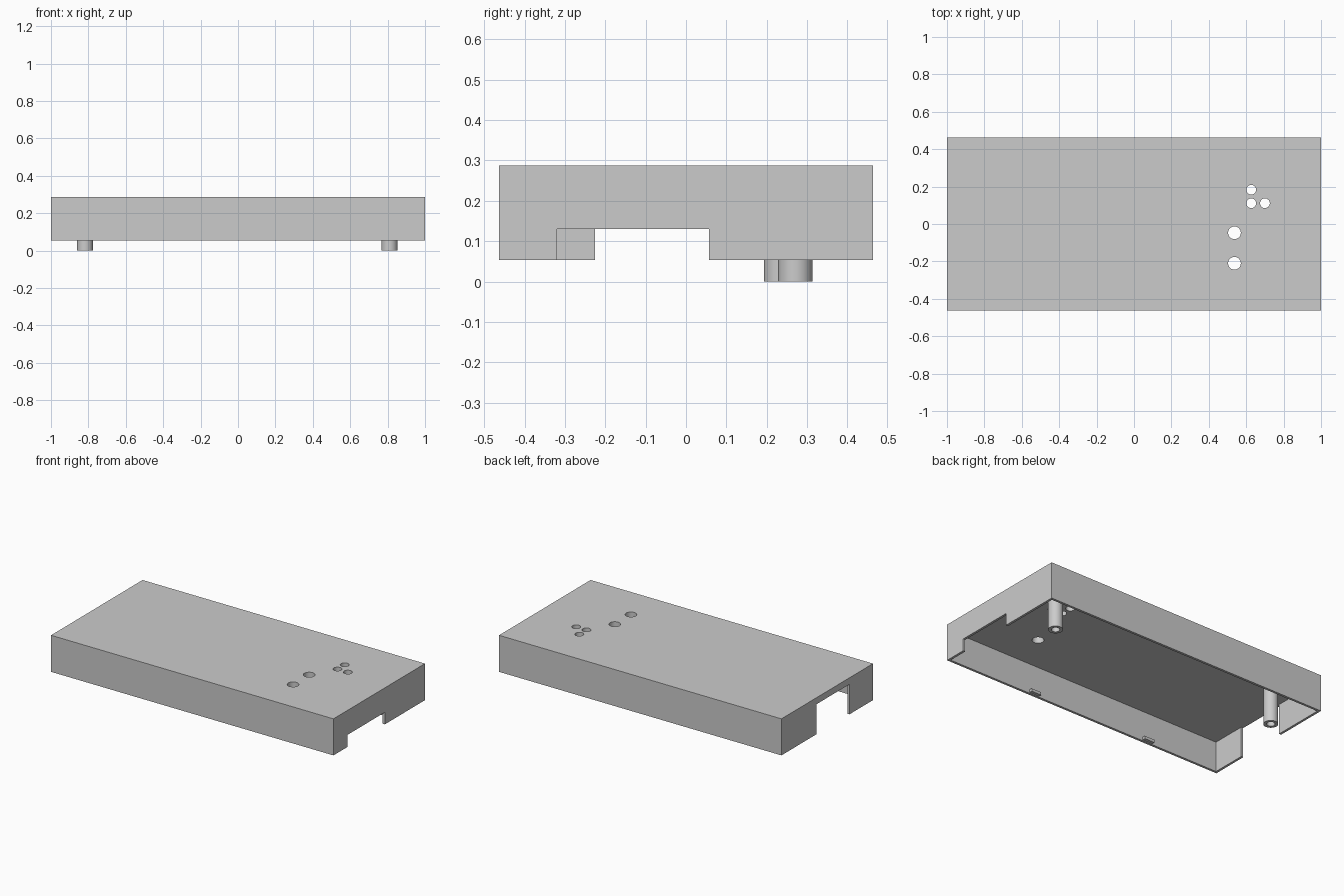
import bpy, bmesh, math

if "Cube" in bpy.data.objects:
    bpy.data.objects.remove(bpy.data.objects["Cube"])

W, D = 1.0, 0.463            # half width and half depth
Z0, Z1 = 0.053, 0.287        # rim and top of the cover
T, CEIL = 0.015, 0.245       # wall thickness, underside of the top plate

grey = bpy.data.materials.new("grey plastic")
grey.diffuse_color = (0.6, 0.6, 0.6, 1)
grey.use_nodes = True
grey.node_tree.nodes["Principled BSDF"].inputs["Base Color"].default_value = grey.diffuse_color


def box(name, x0, x1, y0, y1, z0, z1):
    bm = bmesh.new()
    bmesh.ops.create_cube(bm, size=1)
    for v in bm.verts:
        v.co.x = x1 if v.co.x > 0 else x0
        v.co.y = y1 if v.co.y > 0 else y0
        v.co.z = z1 if v.co.z > 0 else z0
    return finish(bm, name)


def cylinder(name, x, y, r, z0, z1, sides=48):
    bm = bmesh.new()
    bmesh.ops.create_cone(bm, cap_ends=True, segments=sides,
                          radius1=r, radius2=r, depth=z1 - z0)
    bmesh.ops.translate(bm, vec=(x, y, (z0 + z1) / 2), verts=bm.verts)
    return finish(bm, name)


def finish(bm, name):
    mesh = bpy.data.meshes.new(name)
    bm.to_mesh(mesh)
    bm.free()
    mesh.materials.append(grey)
    obj = bpy.data.objects.new(name, mesh)
    bpy.context.collection.objects.link(obj)
    return obj


def activate(obj):
    bpy.ops.object.select_all(action='DESELECT')
    obj.select_set(True)
    bpy.context.view_layer.objects.active = obj


def cut(obj, cutter):
    activate(obj)
    mod = obj.modifiers.new("cut", 'BOOLEAN')
    mod.operation, mod.solver, mod.object = 'DIFFERENCE', 'EXACT', cutter
    bpy.ops.object.modifier_apply(modifier=mod.name)
    bpy.data.objects.remove(cutter)


def smooth(obj):
    activate(obj)
    bpy.ops.object.shade_smooth_by_angle(angle=math.radians(30))


# Cover: a hollow box open at the bottom
cover = box("cover", -W, W, -D, D, Z0, Z1)
cut(cover, box("cavity", -W + T, W - T, -D + T, D - T, Z0 - 0.1, CEIL))

# Openings in the end walls: a low one on the right, a tall one on the left
cut(cover, box("right_opening", W - 0.05, W + 0.05, -0.32, 0.057, Z0 - 0.1, 0.13))
cut(cover, box("left_opening", -W - 0.05, -W + 0.05, -0.225, 0.11, Z0 - 0.1, CEIL))

# Round holes through the top plate
for x, y, r in [(0.537, -0.047, 0.034), (0.537, -0.21, 0.034),
                (0.627, 0.183, 0.026), (0.627, 0.111, 0.026), (0.7, 0.111, 0.026)]:
    cut(cover, cylinder("hole", x, y, r, CEIL - 0.03, Z1 + 0.03))
smooth(cover)

# Hollow screw posts hanging from the top plate
for name, x, y in [("right_post", 0.81, 0.271), ("left_post", -0.818, 0.2355)]:
    post = cylinder(name, x, y, 0.0425, 0, CEIL)
    cut(post, cylinder("bore", x, y, 0.024, -0.05, CEIL - 0.01))
    smooth(post)

# Small catches inside the front wall
for name, x in [("right_catch", 0.365), ("left_catch", -0.475)]:
    box(name, x - 0.035, x + 0.035, -D + T, -D + T + 0.02, 0.058, 0.076)
